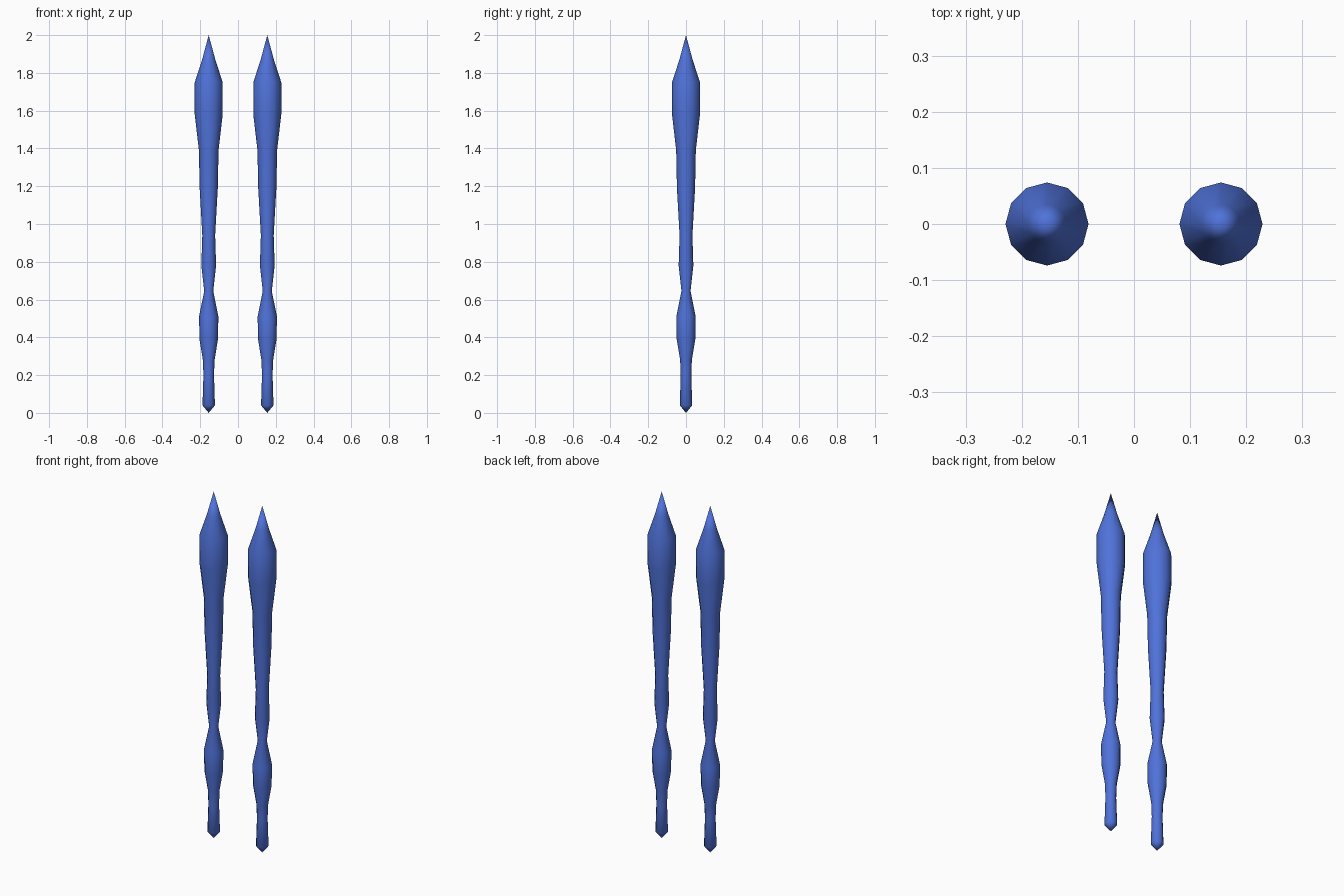
import bpy, bmesh, math

if "Cube" in bpy.data.objects:
    bpy.data.objects.remove(bpy.data.objects["Cube"])

# Profile of one needle: (radius, height)
PROFILE = [(0, 0), (0.033, 0.04), (0.028, 0.2), (0.031, 0.28), (0.049, 0.39),
           (0.051, 0.51), (0.024, 0.645), (0.039, 0.78), (0.034, 0.94),
           (0.048, 1.19), (0.052, 1.39), (0.074, 1.58), (0.074, 1.75),
           (0.035, 1.87), (0, 2.0)]
SIDES = 12

blue = bpy.data.materials.new("blue")
blue.diffuse_color = (0.08, 0.17, 0.7, 1)
blue.use_nodes = True
blue.node_tree.nodes["Principled BSDF"].inputs["Base Color"].default_value = blue.diffuse_color


def turned_needle(name, x):
    """Spin the profile around a vertical axis at x."""
    bm = bmesh.new()
    verts = [bm.verts.new((r, 0, z)) for r, z in PROFILE]
    edges = [bm.edges.new(pair) for pair in zip(verts, verts[1:])]
    bmesh.ops.spin(bm, geom=verts + edges, cent=(0, 0, 0), axis=(0, 0, 1),
                   angle=math.tau, steps=SIDES)
    bmesh.ops.remove_doubles(bm, verts=bm.verts, dist=0.0005)
    bmesh.ops.recalc_face_normals(bm, faces=bm.faces)
    for f in bm.faces:
        f.smooth = True
    mesh = bpy.data.meshes.new(name)
    bm.to_mesh(mesh)
    bm.free()
    mesh.materials.append(blue)
    obj = bpy.data.objects.new(name, mesh)
    obj.location.x = x
    bpy.context.collection.objects.link(obj)


# Matching pair
turned_needle("left_needle", -0.155)
turned_needle("right_needle", 0.155)
